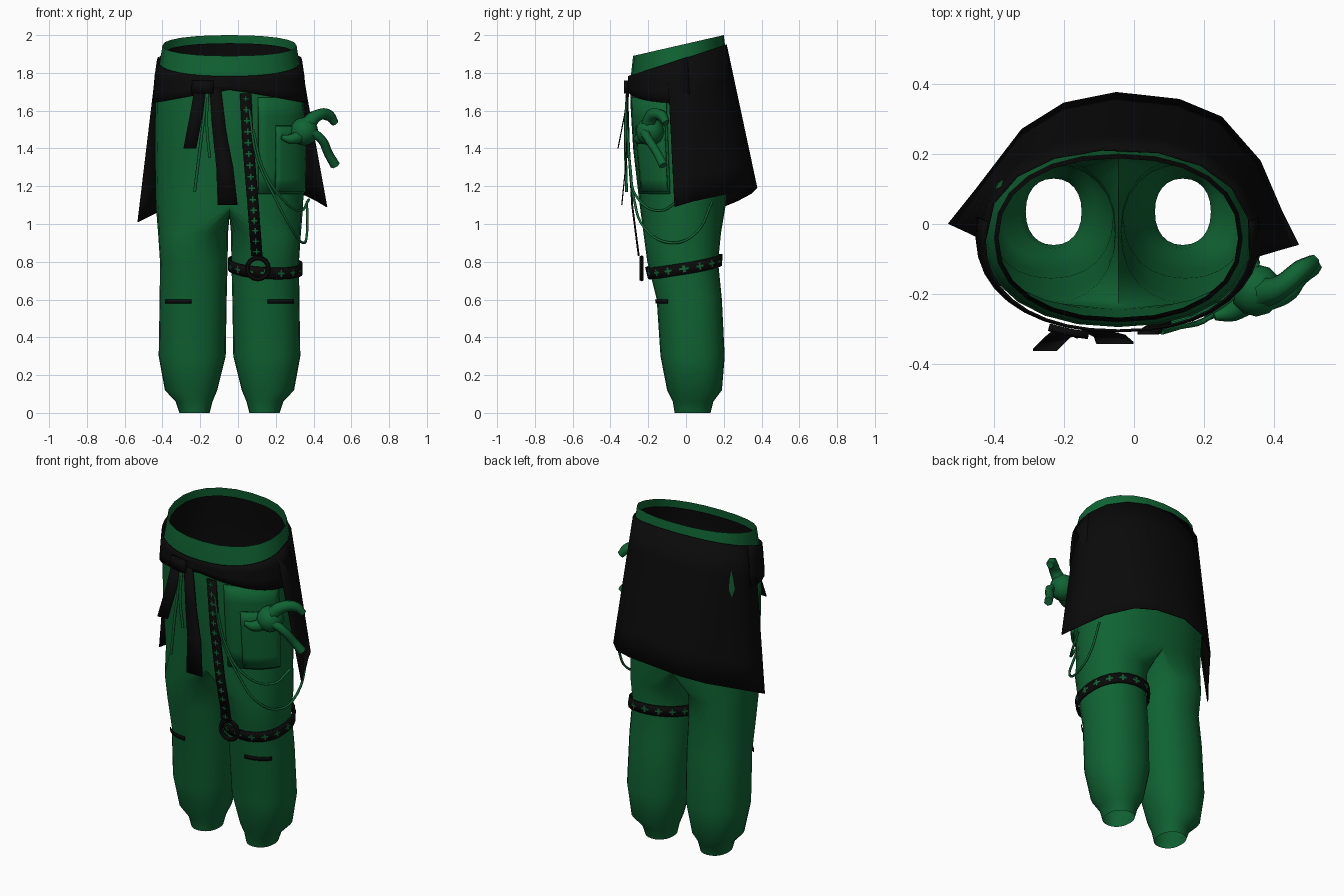
import bpy, bmesh, math
from math import sin, cos, pi, radians
from mathutils import Vector

if "Cube" in bpy.data.objects:
    bpy.data.objects.remove(bpy.data.objects["Cube"])

CX = -0.045  # symmetry plane of the trousers


def material(name, rgb):
    m = bpy.data.materials.new(name)
    m.use_nodes = True
    m.diffuse_color = (*rgb, 1)
    m.node_tree.nodes["Principled BSDF"].inputs["Base Color"].default_value = (*rgb, 1)
    return m


GREEN = material("forest_green", (0.005, 0.125, 0.033))
BLACK = material("soft_black", (0.003, 0.003, 0.003))

# Trouser sections: height, inner x, outer x, front y, back y
HIP = [(1.95, 0, .355, -.28, .20), (1.8, 0, .378, -.29, .225), (1.65, 0, .392, -.295, .24),
       (1.4, 0, .395, -.28, .24), (1.1, 0, .39, -.245, .21)]
LEG = [(.95, .008, .378, -.225, .185), (.8, .01, .368, -.205, .17), (.6, .015, .37, -.155, .19),
       (.3, .02, .375, -.135, .205), (.12, .065, .342, -.10, .19), (.06, .09, .285, -.07, .145),
       (0, .105, .265, -.06, .13)]


def section(rows, z):
    for a, b in zip(rows, rows[1:]):
        if z >= b[0]:
            t = (a[0] - z) / (a[0] - b[0])
            return [p + (q - p) * t for p, q in zip(a, b)]
    return rows[-1]


def soft(v):
    return math.copysign(abs(v) ** 0.9, v)


def hip(a, z, off=0.0):
    _, _, xo, yf, yb = section(HIP, z)
    return Vector((CX + (xo + off) * soft(cos(a)),
                   (yf + yb) / 2 + ((yb - yf) / 2 + off) * soft(sin(a)), z))


def leg(side, a, z, off=0.0):
    _, xi, xo, yf, yb = section(LEG, z)
    x = (xi + xo) / 2 + ((xo - xi) / 2 + off) * soft(cos(a))
    return Vector((CX + side * x, (yf + yb) / 2 + ((yb - yf) / 2 + off) * soft(sin(a)), z))


def rim(p, front, back):
    return front + (back - front) * (p.y + .28) / .48


def finish(name, bm, mat, thick=0.0, weld=True):
    if weld:
        bmesh.ops.remove_doubles(bm, verts=bm.verts, dist=1e-4)
    bmesh.ops.recalc_face_normals(bm, faces=bm.faces)
    me = bpy.data.meshes.new(name)
    bm.to_mesh(me)
    bm.free()
    me.materials.append(mat)
    ob = bpy.data.objects.new(name, me)
    bpy.context.collection.objects.link(ob)
    if thick:
        mod = ob.modifiers.new("thickness", "SOLIDIFY")
        mod.thickness = thick
        mod.offset = 0
    bpy.ops.object.select_all(action="DESELECT")
    bpy.context.view_layer.objects.active = ob
    ob.select_set(True)
    bpy.ops.object.shade_smooth_by_angle(angle=radians(40))
    return ob


def add_grid(bm, rows):
    vs = [[bm.verts.new(p) for p in r] for r in rows]
    for r, s in zip(vs, vs[1:]):
        for i in range(len(r) - 1):
            bm.faces.new((r[i], r[i + 1], s[i + 1], s[i]))


def sheets(name, grids, mat, thick=0.0):
    bm = bmesh.new()
    for g in grids:
        add_grid(bm, g)
    return finish(name, bm, mat, thick)


def span(a, b, n):
    return [a + (b - a) * i / n for i in range(n + 1)]


def tube(name, pts, radii, mat):
    cu = bpy.data.curves.new(name, "CURVE")
    cu.dimensions = "3D"
    cu.bevel_depth = 1
    cu.bevel_resolution = 1
    cu.use_fill_caps = True
    cu.resolution_u = 5
    sp = cu.splines.new("BEZIER")
    sp.bezier_points.add(len(pts) - 1)
    for bp, p, r in zip(sp.bezier_points, pts, radii):
        bp.co, bp.radius = p, r
        bp.handle_left_type = bp.handle_right_type = "AUTO"
    cu.materials.append(mat)
    ob = bpy.data.objects.new(name, cu)
    bpy.context.collection.objects.link(ob)


# Trousers: hip shell, crotch saddle and two open legs
bm = bmesh.new()
outer = span(-pi / 2, pi / 2, 12)
ring = span(-pi / 2, 3 * pi / 2, 24)
for side in (1, -1):
    rows = []
    for z in (1.95, 1.8, 1.65, 1.4, 1.1):
        row = [hip(a, z) for a in outer]
        for p in row:
            p.x = CX + side * (p.x - CX)
            if z == 1.95:
                p.z = rim(p, 1.89, 2.0)
        rows.append(row)
    add_grid(bm, rows)
    saddle = []
    for a in ring[13:]:
        p = hip(a, 1.1)
        saddle.append(Vector((CX, p.y, 1.1 - .06 * abs(cos(a)))))
    add_grid(bm, [rows[-1] + saddle] + [[leg(side, a, r[0]) for a in ring] for r in LEG])
finish("trousers", bm, GREEN)

# Dark lining inside the waist
around = span(0, 2 * pi, 24)
lining = []
for z in (1.95, 1.8, 1.65, 1.5):
    row = [hip(a, z, -.012) for a in around]
    if z == 1.95:
        for p in row:
            p.z = rim(p, 1.85, 1.96)
    lining.append(row)
sheets("waist_lining", [lining], BLACK)

# Wrapped sash across the front
rows = []
for t in span(0, 1, 3):
    row = []
    for a in span(radians(-188), radians(8), 20):
        top = rim(hip(a, 1.85), 1.785, 1.95)
        z = top + (1.71 - .07 * abs(cos(a)) - top) * t
        row.append(hip(a, z, .014))
    rows.append(row)
sheets("front_sash", [rows], BLACK, .006)

# Flared wrap hanging behind, with uneven hem
HEM = [(-.53, 0, 1.01), (-.45, .1, 1.05), (-.32, .27, 1.12), (-.2, .345, 1.16), (-.05, .375, 1.19),
       (.13, .355, 1.19), (.25, .305, 1.18), (.36, .18, 1.15), (.42, .04, 1.12), (.47, -.06, 1.09)]
tops = []
for a in span(radians(182), radians(-12), len(HEM) - 1):
    z = rim(hip(a, 1.95), 1.785, 1.95)
    tops.append(hip(a, z, .014))
rows = [[p.lerp(Vector(q), t ** .9) for p, q in zip(tops, HEM)] for t in span(0, 1, 5)]
sheets("back_wrap", [rows], BLACK, .006)


# Hanging ties and cords
def ribbon(name, pts, mat):
    return sheets(name, [[[(x - w, y, z), (x + w, y, z)] for x, y, z, w in pts]], mat, .006)


ribbon("short_tie", [(-.2, -.305, 1.72, .03), (-.22, -.325, 1.58, .034), (-.255, -.36, 1.4, .034)], BLACK)
ribbon("long_tie", [(-.12, -.305, 1.72, .03), (-.1, -.31, 1.5, .036), (-.07, -.32, 1.3, .045),
                    (-.055, -.34, 1.1, .053)], BLACK)
sheets("sash_knot", [[[hip(a, z, .03) for a in span(radians(-116), radians(-100), 3)]
                      for z in (1.76, 1.69)]], BLACK, .02)
tube("long_drawstring", [(-.165, -.31, 1.7), (-.195, -.32, 1.45), (-.23, -.315, 1.17)], [.008] * 3, GREEN)
tube("short_drawstring", [(-.16, -.31, 1.7), (-.165, -.32, 1.52), (-.15, -.315, 1.35)], [.008] * 3, GREEN)

# Studded strap down the front
PATH = [Vector(p) for p in ((.04, -.312, 1.69), (.055, -.302, 1.4), (.08, -.285, 1.1), (.1, -.25, .83))]
W = .03
sheets("front_strap", [[[p - Vector((W, 0, 0)), p + Vector((W, 0, 0))] for p in PATH]], BLACK, .01)


def along(t):
    i = min(int(t * 3), 2)
    return PATH[i].lerp(PATH[i + 1], t * 3 - i) - Vector((0, .009, 0))


studs = []
for t in span(.03, .97, 14):
    c = along(t)
    for w, h in ((.018, .004), (.004, .016)):
        studs.append([[c + Vector((x, 0, z)) for x in (-w, w)] for z in (-h, h)])
sheets("strap_studs", studs, GREEN)


# Band round the left thigh, with matching studs
def band(a, h, off):
    return leg(1, a, .775 + .035 * sin(a) - .012 * cos(a) + h, off)


sheets("thigh_band", [[[band(a, h, .014) for a in around] for h in (-.03, .03)]], BLACK, .01)
studs = []
for a in span(0, 2 * pi, 16)[:-1]:
    for w, h in ((.1, .005), (.025, .018)):
        studs.append([[band(a + d, e, .022) for d in (-w, w)] for e in (-h, h)])
sheets("band_studs", studs, GREEN)
bpy.ops.mesh.primitive_torus_add(major_radius=.056, minor_radius=.013, major_segments=16, minor_segments=6,
                                 location=(.105, -.235, .765), rotation=(pi / 2, 0, 0))
bpy.context.object.name = "strap_ring"
bpy.context.object.data.materials.append(BLACK)

# Knee slits
for side, name in ((1, "left"), (-1, "right")):
    sheets(name + "_knee_slit", [[[leg(side, a, .59 + h, .006) for a in span(radians(-88), radians(-38), 6)]
                                  for h in (-.011, .011)]], BLACK, .004)

# Side pocket panel and patch pocket
for name, a0, a1, z0, z1, off in (("pocket_panel", -70, -14, 1.16, 1.67, .008),
                                  ("patch_pocket", -56, -16, 1.17, 1.52, .02)):
    sheets(name, [[[hip(a, z, off) for a in span(radians(a0), radians(a1), 8)]
                   for z in span(z1, z0, 5)]], GREEN, .012)

# Soft toy tucked in the pocket: body and floppy arms
bpy.ops.mesh.primitive_uv_sphere_add(segments=12, ring_count=8, radius=1, location=(.35, -.19, 1.49))
toy = bpy.context.object
toy.name = "toy_body"
toy.scale = (.075, .075, .075)
toy.data.materials.append(GREEN)
bpy.ops.object.shade_smooth_by_angle(angle=radians(60))
tube("toy_upper_arm", [(.36, -.2, 1.52), (.42, -.18, 1.575), (.48, -.13, 1.575), (.515, -.105, 1.535)],
     [.045, .034, .03, .02], GREEN)
tube("toy_lower_arm", [(.38, -.22, 1.49), (.44, -.2, 1.45), (.48, -.15, 1.37), (.515, -.12, 1.31)],
     [.03, .024, .024, .026], GREEN)
tube("toy_tail", [(.34, -.21, 1.47), (.28, -.25, 1.45), (.23, -.265, 1.46)], [.04, .03, .012], GREEN)

# Draped cords from strap to hip
tube("outer_cord", [(.06, -.31, 1.6), (.1, -.3, 1.35), (.2, -.275, 1.13), (.28, -.22, .98), (.345, -.08, .9),
                    (.365, .05, .95), (.365, .14, 1.12)], [.007] * 7, GREEN)
tube("inner_cord", [(.08, -.31, 1.5), (.13, -.295, 1.3), (.22, -.265, 1.15), (.33, -.14, 1.07),
                    (.375, -.03, 1.13)], [.007] * 5, GREEN)
